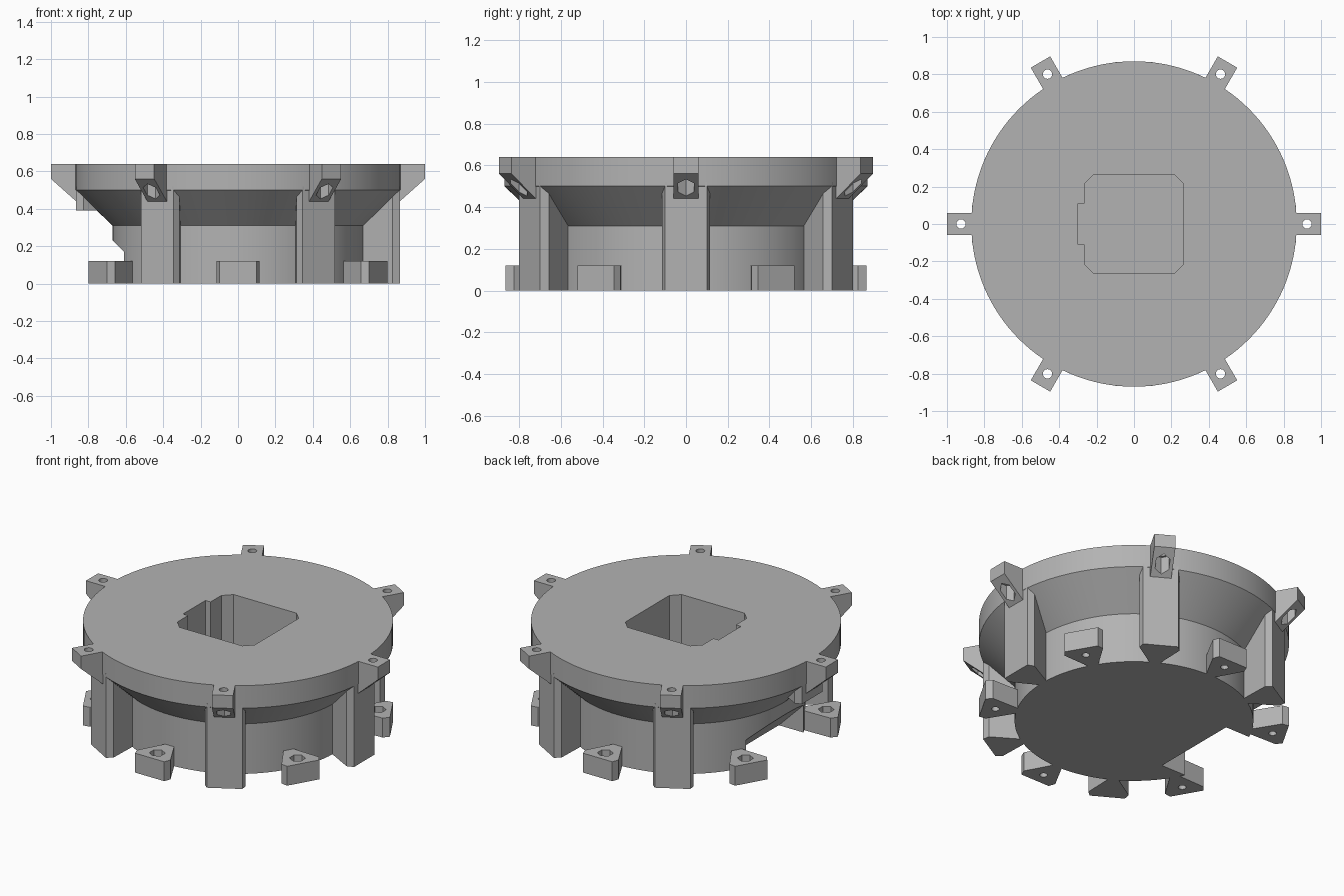
import bpy, bmesh
from math import cos, sin, pi, radians
from mathutils import Matrix, Vector

cube = bpy.data.objects.get("Cube")
if cube:
    bpy.data.objects.remove(cube, do_unlink=True)

grey = bpy.data.materials.new("plain grey")
grey.use_nodes = True
grey.diffuse_color = (0.45, 0.45, 0.45, 1)
grey.node_tree.nodes["Principled BSDF"].inputs["Base Color"].default_value = grey.diffuse_color


def prism(name, points, depth):
    """Extrude a closed 3D outline along the vector depth."""
    bm = bmesh.new()
    face = bm.faces.new([bm.verts.new(p) for p in points])
    ext = bmesh.ops.extrude_face_region(bm, geom=[face])
    moved = [g for g in ext["geom"] if isinstance(g, bmesh.types.BMVert)]
    bmesh.ops.translate(bm, verts=moved, vec=depth)
    return finish(name, bm)


def finish(name, bm):
    bmesh.ops.recalc_face_normals(bm, faces=bm.faces)
    mesh = bpy.data.meshes.new(name)
    bm.to_mesh(mesh)
    bm.free()
    mesh.materials.append(grey)
    ob = bpy.data.objects.new(name, mesh)
    bpy.context.collection.objects.link(ob)
    return ob


def flat(points, z):
    return [(x, y, z) for x, y in points]


def ring(radius, sides, x=0, z=0):
    return [(x + radius * cos(2 * pi * i / sides), radius * sin(2 * pi * i / sides), z)
            for i in range(sides)]


def cut(ob, cutters):
    """Subtract the cutters for good, then remove them."""
    bpy.context.view_layer.objects.active = ob
    for c in cutters:
        c.hide_render = True
        mod = ob.modifiers.new("cut", "BOOLEAN")
        mod.operation, mod.solver, mod.object = "DIFFERENCE", "EXACT", c
        bpy.ops.object.modifier_apply(modifier=mod.name)
    for c in cutters:
        bpy.data.objects.remove(c, do_unlink=True)


def copies(ob, angles):
    """Repeat a part around the centre."""
    for i, a in enumerate(angles):
        dup = ob.copy()
        dup.name = f"{ob.name}_{i + 1}"
        dup.matrix_world = Matrix.Rotation(radians(a), 4, "Z")
        bpy.context.collection.objects.link(dup)
    bpy.data.objects.remove(ob, do_unlink=True)


# Turned body: drum, flare and top plate
bm = bmesh.new()
outline = [(0, 0), (0.67, 0), (0.67, 0.31), (0.87, 0.5), (0.87, 0.64), (0, 0.64)]
verts = [bm.verts.new((r, 0, z)) for r, z in outline]
edges = [bm.edges.new(pair) for pair in zip(verts, verts[1:])]
bmesh.ops.spin(bm, geom=verts + edges, cent=(0, 0, 0), axis=(0, 0, 1),
               angle=2 * pi, steps=128, use_merge=True)
bmesh.ops.remove_doubles(bm, verts=bm.verts, dist=0.0001)
body = finish("body", bm)

# Square pocket with clipped corners and a side key
h, c = 0.265, 0.215
octagon = [(h, -c), (h, c), (c, h), (-c, h), (-h, c), (-h, -c), (-c, -h), (c, -h)]
pocket = prism("pocket_cutter", flat(octagon, 0.06), (0, 0, 1))
key = [(-0.3, -0.11), (-0.2, -0.11), (-0.2, 0.11), (-0.3, 0.11)]
keyway = prism("key_cutter", flat(key, 0.06), (0, 0, 1))
# Sloped notch under the drum on one side
wedge = [(-0.42, -0.28, -0.02), (-0.9, -0.28, -0.02), (-0.9, -0.28, 0.46)]
notch = prism("notch_cutter", wedge, (0, 0.56, 0))
cut(body, [pocket, keyway, notch])

# Upright ribs and short screw feet share one tapered section
half = [(0.64, 0.015), (0.825, 0.115), (0.865, 0.1)]
section = half + [(r, -t) for r, t in reversed(half)]
rib = prism("rib", flat(section, 0), (0, 0, 0.52))
copies(rib, [0, 60, 120, 240, 300])
prism("short_rib", flat([(-r, t) for r, t in section], 0.39), (0, 0, 0.13))

foot = prism("foot", flat(section, 0), (0, 0, 0.12))
cut(foot, [prism("screw_cutter", ring(0.022, 24, 0.79, -0.1), (0, 0, 0.4)),
           prism("nut_cutter", ring(0.045, 6, 0.79, 0.05), (0, 0, 0.2))])
copies(foot, range(30, 360, 60))

# Mounting tabs with a sloped underside, screw hole and nut recess
side = [(0.8, -0.06, 0.64), (1, -0.06, 0.64), (1, -0.06, 0.56),
        (0.865, -0.06, 0.44), (0.8, -0.06, 0.44)]
tab = prism("tab", side, (0, 0.12, 0))
cut(tab, [prism("screw_cutter", ring(0.025, 24, 0.925, 0.3), (0, 0, 0.5)),
          prism("nut_cutter", ring(0.045, 6, 0.925, 0.3), (0, 0, 0.26))])
copies(tab, range(0, 360, 60))

# Smooth the round walls, keep corners crisp
bpy.ops.object.select_all(action="DESELECT")
for ob in bpy.context.collection.objects:
    if ob.type == "MESH":
        ob.select_set(True)
        bpy.context.view_layer.objects.active = ob
bpy.ops.object.shade_smooth_by_angle(angle=radians(25))
